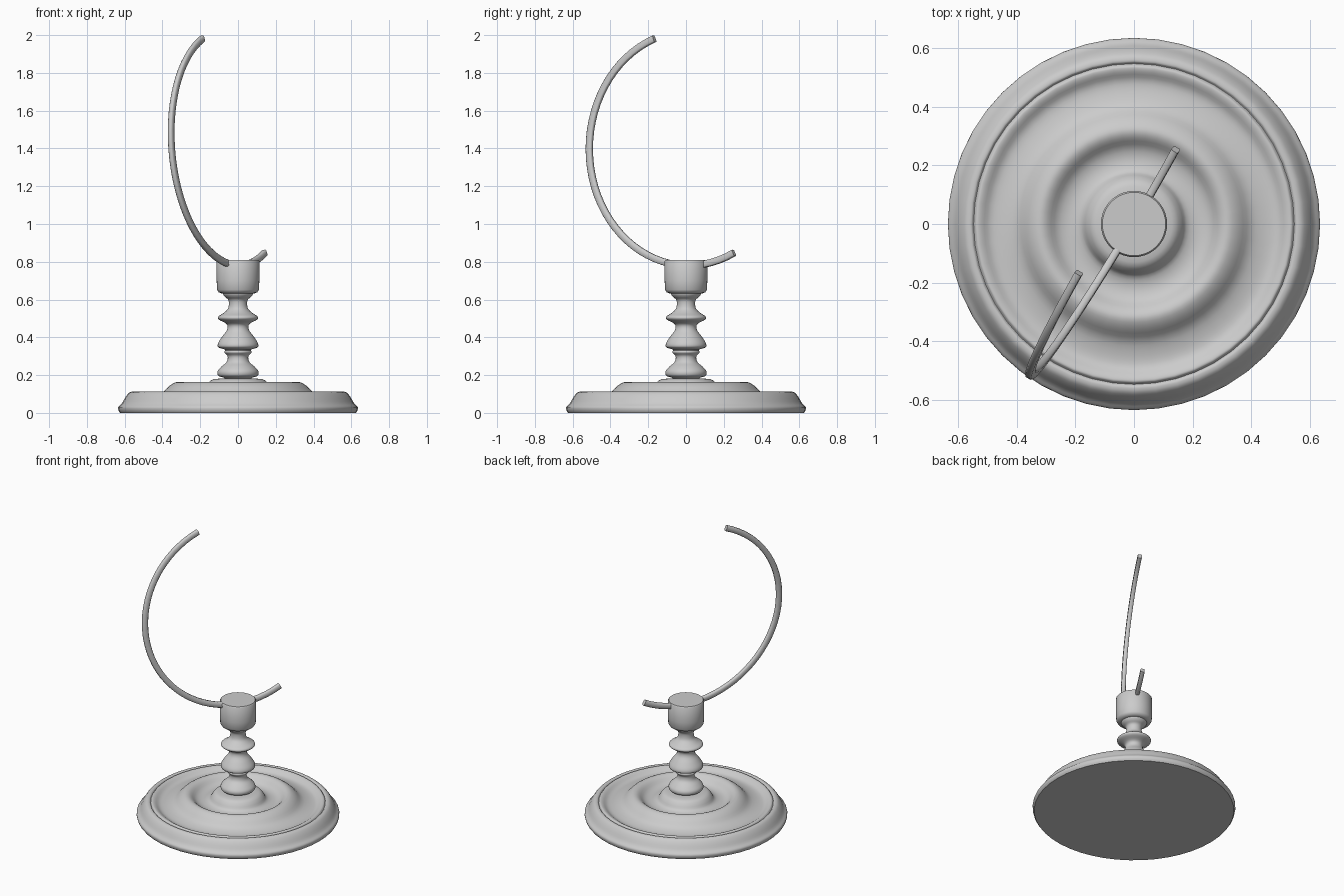
import bpy, bmesh
from math import cos, sin, pi, radians
from mathutils import Vector

if "Cube" in bpy.data.objects:
    bpy.data.objects.remove(bpy.data.objects["Cube"])

grey = bpy.data.materials.new("light grey")
grey.use_nodes = True
grey.diffuse_color = (0.6, 0.6, 0.6, 1)
grey.node_tree.nodes["Principled BSDF"].inputs["Base Color"].default_value = (0.6, 0.6, 0.6, 1)


def finish(name, bm, angle=40):
    bmesh.ops.recalc_face_normals(bm, faces=bm.faces)
    mesh = bpy.data.meshes.new(name)
    bm.to_mesh(mesh)
    bm.free()
    mesh.materials.append(grey)
    obj = bpy.data.objects.new(name, mesh)
    bpy.context.collection.objects.link(obj)
    bpy.ops.object.select_all(action="DESELECT")
    obj.select_set(True)
    bpy.context.view_layer.objects.active = obj
    bpy.ops.object.shade_smooth_by_angle(angle=radians(angle))
    return obj


def bridge(bm, loops):
    """Skin a list of vertex rings and cap both ends."""
    n = len(loops[0])
    for a, b in zip(loops, loops[1:]):
        for i in range(n):
            j = (i + 1) % n
            bm.faces.new((a[i], a[j], b[j], b[i]))
    bm.faces.new(loops[0])
    bm.faces.new(loops[-1])


def soften(points, steps=4):
    """Smooth a profile with a Catmull-Rom curve."""
    pts = [Vector(p) for p in points]
    pts = [pts[0]] + pts + [pts[-1]]
    out = []
    for p0, p1, p2, p3 in zip(pts, pts[1:], pts[2:], pts[3:]):
        for k in range(steps):
            t = k / steps
            out.append(0.5 * (2 * p1 + (p2 - p0) * t + (2 * p0 - 5 * p1 + 4 * p2 - p3) * t ** 2
                              + (3 * p1 - p0 - 3 * p2 + p3) * t ** 3))
    return out + [pts[-1]]


def lathe(name, profile, sides):
    bm = bmesh.new()
    rings = [[bm.verts.new((r * cos(2 * pi * i / sides), r * sin(2 * pi * i / sides), z))
              for i in range(sides)] for r, z in profile]
    bridge(bm, rings)
    return finish(name, bm)


# Wide dished base: outer rim, grooved lip, shallow channel, raised ring, centre well
base = [(0.625, 0)] + [tuple(p) for p in soften([
    (0.632, 0.01), (0.634, 0.03), (0.615, 0.05), (0.595, 0.085), (0.575, 0.108),
    (0.555, 0.112), (0.547, 0.104), (0.538, 0.114), (0.52, 0.11), (0.49, 0.092),
    (0.45, 0.092), (0.40, 0.108), (0.36, 0.145), (0.325, 0.163), (0.295, 0.155),
    (0.26, 0.125), (0.22, 0.115), (0.18, 0.125), (0.16, 0.155), (0.13, 0.178), (0.05, 0.182)], 3)]
lathe("base", base, 48)

# Turned column with three swellings
column = soften([
    (0.06, 0.17), (0.075, 0.186), (0.104, 0.196), (0.108, 0.22), (0.088, 0.245),
    (0.06, 0.27), (0.055, 0.30), (0.072, 0.32), (0.07, 0.335), (0.104, 0.347),
    (0.105, 0.37), (0.083, 0.405), (0.058, 0.44), (0.06, 0.47), (0.10, 0.493),
    (0.104, 0.51), (0.075, 0.53), (0.052, 0.555), (0.05, 0.595), (0.07, 0.615),
    (0.08, 0.63), (0.08, 0.65)])
lathe("column", column, 40)

# Cup that clamps the arm
lathe("cup", [(0.085, 0.632), (0.102, 0.638), (0.111, 0.652), (0.113, 0.70),
              (0.113, 0.803), (0.108, 0.81)], 40)

# Leaning circular arm, swept as a rounded bar
centre = Vector((-0.038, 0.016, 1.4))
across = Vector((-0.313, -0.528, 0))
upward = Vector((-0.043, 0.002, 0.62))
side = across.cross(upward).normalized()
half_depth, half_width, chamfer = 0.018, 0.013, 0.005
corners = []
for sx, sy in ((1, 1), (-1, 1), (-1, -1), (1, -1)):
    pair = [(sx * half_depth, sy * (half_width - chamfer)), (sx * (half_depth - chamfer), sy * half_width)]
    corners += pair if sx * sy > 0 else pair[::-1]

bm = bmesh.new()
rings = []
steps = 40
start, end = radians(-117), radians(69.5)
for k in range(steps + 1):
    t = start + (end - start) * k / steps
    outward = across * cos(t) + upward * sin(t)
    point, outward = centre + outward, outward.normalized()
    rings.append([bm.verts.new(point + outward * d + side * w) for d, w in corners])
bridge(bm, rings)
finish("arm", bm, 50)
